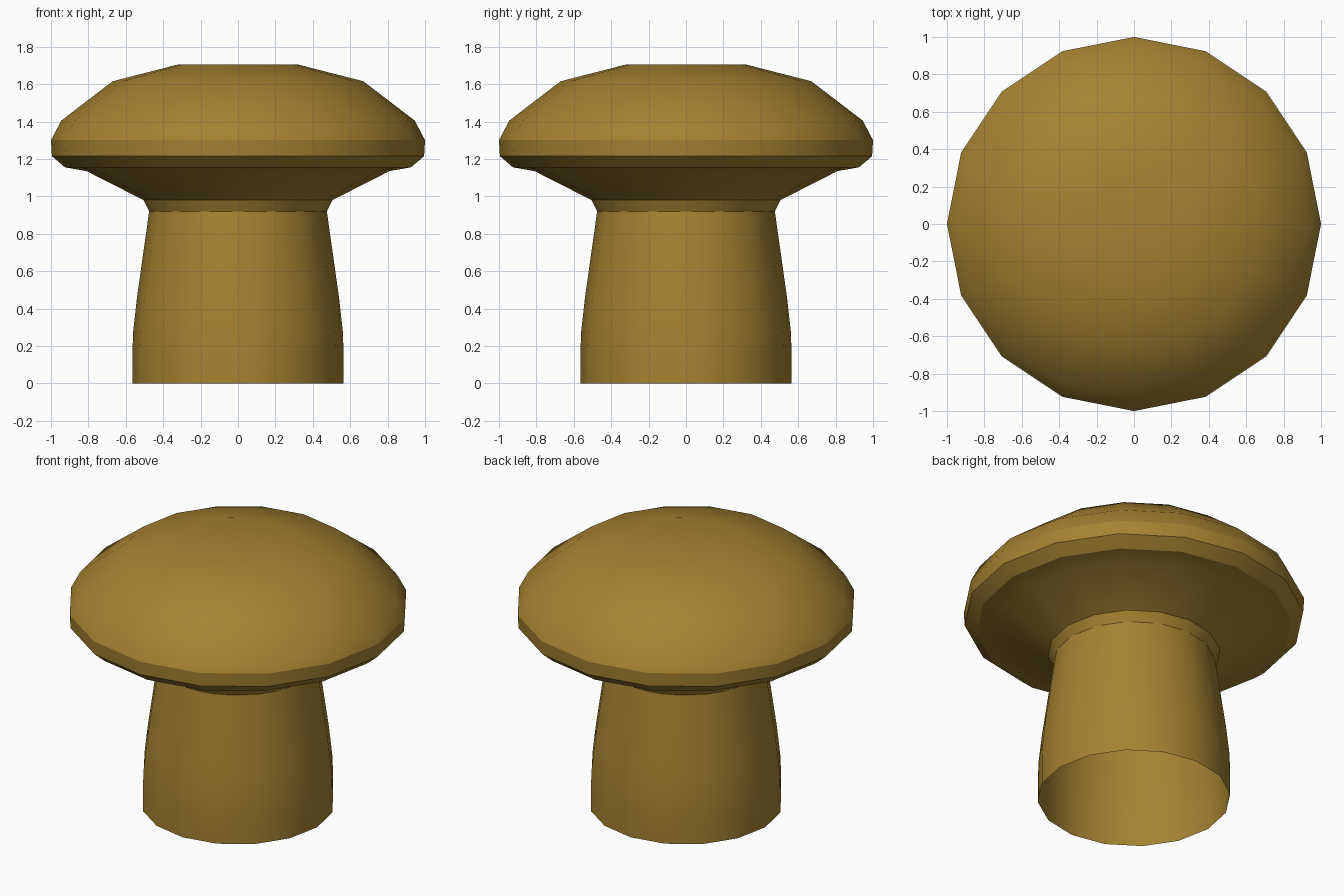
import bpy
import bmesh
from math import cos, sin, radians, tau

SIDES = 16

cube = bpy.data.objects.get("Cube")
if cube:
    bpy.data.objects.remove(cube, do_unlink=True)

# One ochre colour for the whole mushroom
ochre = bpy.data.materials.new("ochre")
ochre.use_nodes = True
ochre.diffuse_color = (0.38, 0.225, 0.031, 1)
ochre.node_tree.nodes["Principled BSDF"].inputs["Base Color"].default_value = ochre.diffuse_color


def lathe(name, profile, close_top=False):
    """Turn (radius, height) points, listed from bottom to top, about z."""
    bm = bmesh.new()
    rings = [[bm.verts.new((r * cos(tau * i / SIDES), r * sin(tau * i / SIDES), z))
              for i in range(SIDES)] for r, z in profile]
    for low, high in zip(rings, rings[1:]):
        for i in range(SIDES):
            j = (i + 1) % SIDES
            bm.faces.new((low[i], low[j], high[j], high[i]))
    if close_top:
        bm.faces.new(rings[-1])
    mesh = bpy.data.meshes.new(name)
    bm.to_mesh(mesh)
    bm.free()
    mesh.materials.append(ochre)
    obj = bpy.data.objects.new(name, mesh)
    bpy.context.collection.objects.link(obj)
    bpy.ops.object.select_all(action="DESELECT")
    obj.select_set(True)
    bpy.context.view_layer.objects.active = obj
    bpy.ops.object.shade_smooth_by_angle(angle=radians(27))
    return obj


# Hollow stem, open at the foot
lathe("stem", [(0.565, 0), (0.565, 0.16), (0.56, 0.28), (0.54, 0.46), (0.475, 0.92)])

# Cap: collar, sloping underside, rim and dome
lathe("cap", [(0.475, 0.92), (0.505, 0.98), (0.81, 1.135), (0.925, 1.155),
              (0.995, 1.215), (1.0, 1.3), (0.945, 1.405), (0.67, 1.615),
              (0.32, 1.705)], close_top=True)
